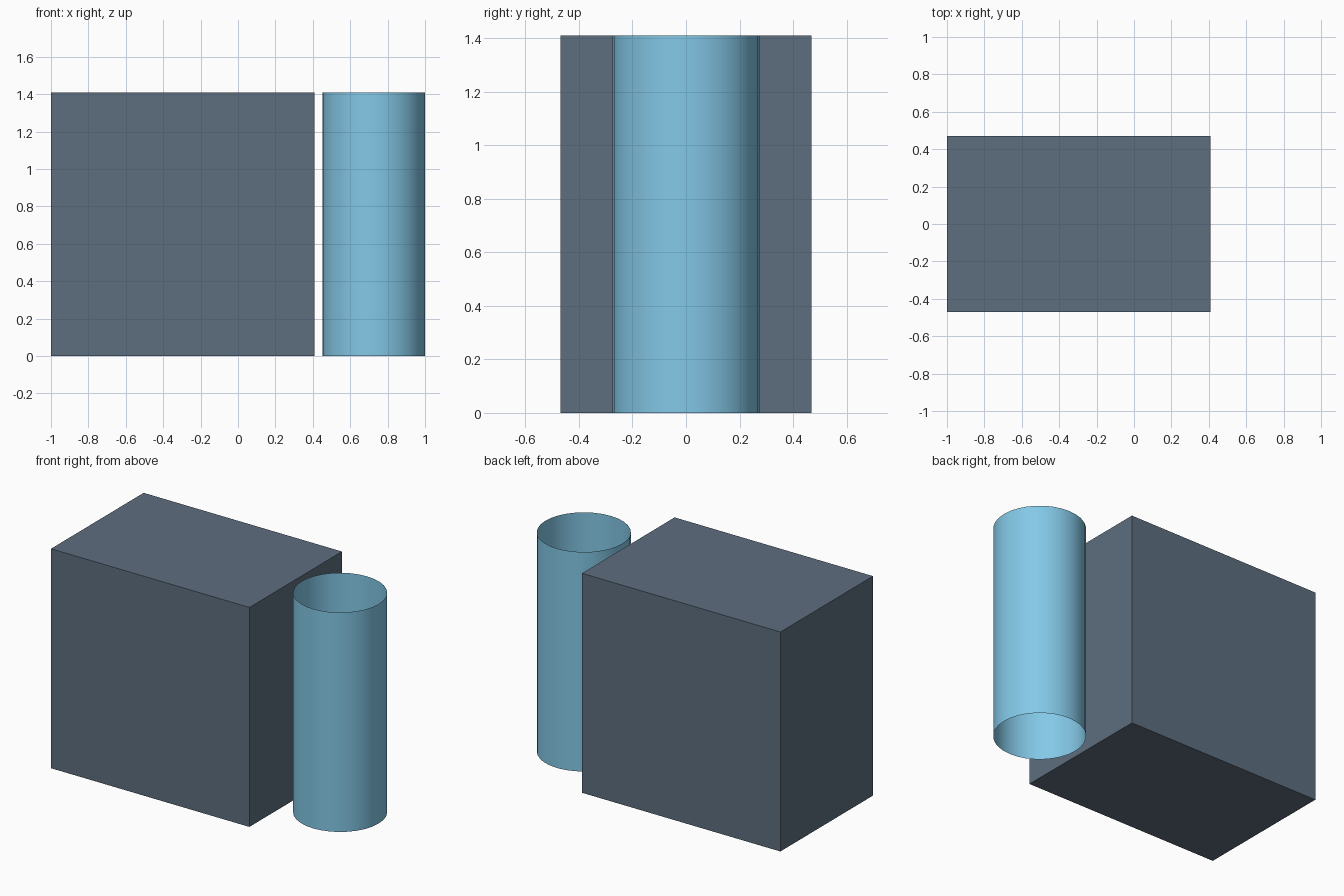
import bpy

if "Cube" in bpy.data.objects:
    bpy.data.objects.remove(bpy.data.objects["Cube"])

HEIGHT = 1.41


def paint(obj, name, color):
    mat = bpy.data.materials.new(name)
    mat.diffuse_color = color
    mat.use_nodes = True
    mat.node_tree.nodes["Principled BSDF"].inputs["Base Color"].default_value = mat.diffuse_color
    obj.data.materials.append(mat)


# Solid block
bpy.ops.mesh.primitive_cube_add(size=1, location=(-0.295, 0, HEIGHT / 2))
block = bpy.context.object
block.name = "block"
block.scale = (1.41, 0.94, HEIGHT)
bpy.ops.object.transform_apply(location=False, rotation=False, scale=True)
paint(block, "slate", (0.11, 0.155, 0.21, 1))

# Thin tube, open at both ends
bpy.ops.mesh.primitive_cylinder_add(
    vertices=32, radius=0.274, depth=HEIGHT, end_fill_type='NOTHING',
    location=(0.726, 0, HEIGHT / 2))
tube = bpy.context.object
tube.name = "open_tube"
bpy.ops.object.shade_smooth_by_angle()
paint(tube, "light_blue", (0.23, 0.58, 0.8, 1))
